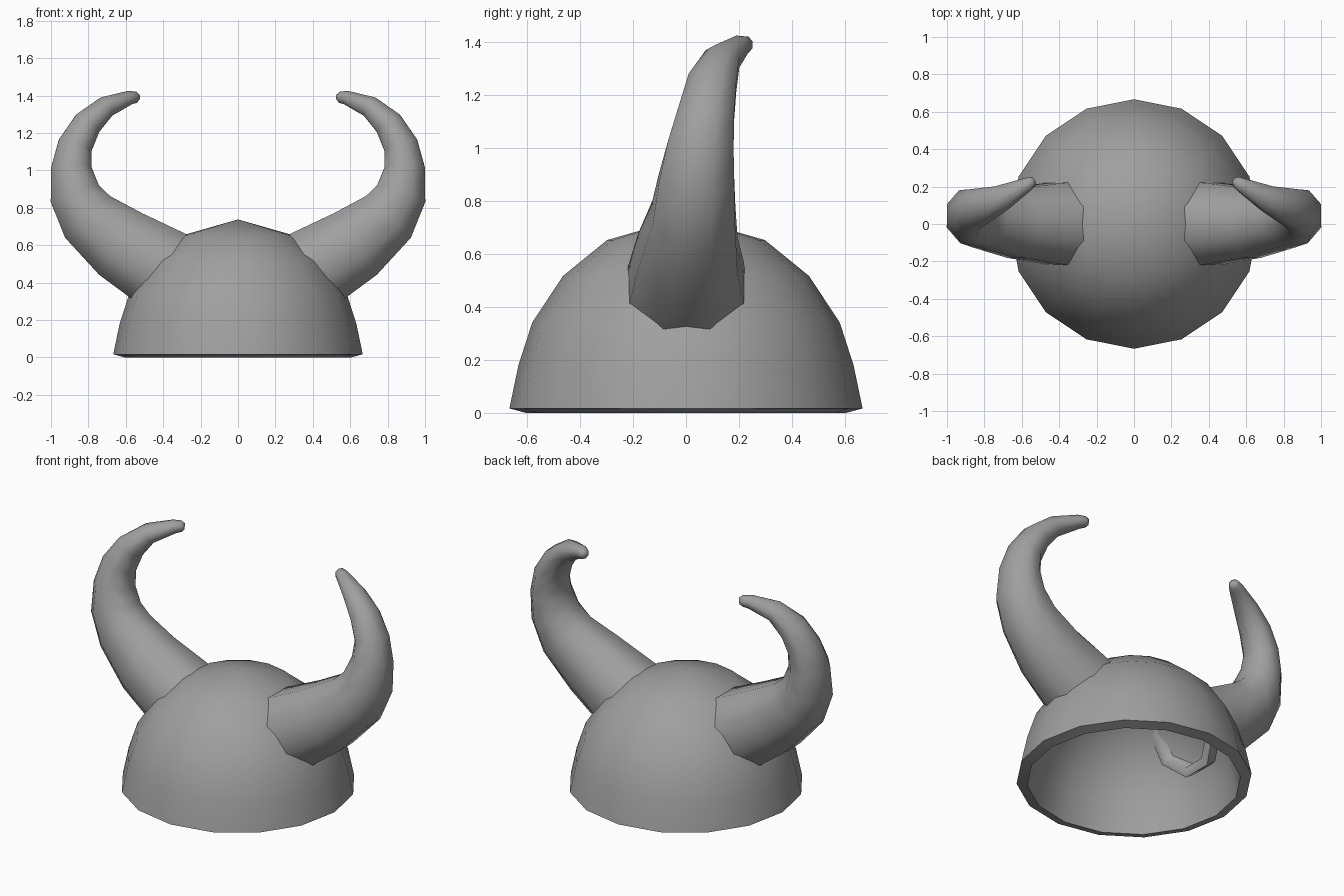
import bpy, bmesh, math
from mathutils import Vector

if "Cube" in bpy.data.objects:
    bpy.data.objects.remove(bpy.data.objects["Cube"])

# Mid-grey metal
grey = bpy.data.materials.new("grey")
grey.diffuse_color = (.35, .35, .35, 1)
grey.use_nodes = True
grey.node_tree.nodes["Principled BSDF"].inputs["Base Color"].default_value = grey.diffuse_color


def skin(name, rings, cap_end, sharp_angle):
    """Bridge a list of equal vertex rings into one smooth-shaded mesh."""
    bm = bmesh.new()
    loops = [[bm.verts.new(p) for p in ring] for ring in rings]
    n = len(loops[0])
    for a, b in zip(loops, loops[1:]):
        for i in range(n):
            j = (i + 1) % n
            bm.faces.new((a[i], a[j], b[j], b[i]))
    if cap_end:
        bm.faces.new(loops[-1])
    bmesh.ops.remove_doubles(bm, verts=bm.verts, dist=1e-5)
    bmesh.ops.recalc_face_normals(bm, faces=bm.faces)
    mesh = bpy.data.meshes.new(name)
    bm.to_mesh(mesh)
    bm.free()
    mesh.materials.append(grey)
    obj = bpy.data.objects.new(name, mesh)
    bpy.context.collection.objects.link(obj)
    bpy.ops.object.select_all(action='DESELECT')
    obj.select_set(True)
    bpy.context.view_layer.objects.active = obj
    bpy.ops.object.shade_smooth_by_angle(angle=math.radians(sharp_angle))
    return obj


# Helmet shell: 16-sided lathe, outer profile then inner profile
profile = [(0, .738), (.298, .653), (.465, .517), (.581, .341), (.633, .18), (.667, .017),
           (.605, 0), (.572, .165), (.525, .312), (.42, .468), (.272, .59), (0, .675)]
SIDES = 16
shell_rings = [[(r * math.cos(2 * math.pi * i / SIDES), r * math.sin(2 * math.pi * i / SIDES), z)
                for i in range(SIDES)] for r, z in profile]
skin("helmet_shell", shell_rings, False, 45)

# Horns: hollow 8-sided tapering tube, open at the hidden base
# path rows: x, y, z, half height, half width
path = [(.345, 0, .437, .232, .228), (.452, .003, .500, .220, .214),
        (.622, .007, .603, .201, .188), (.80, .03, .747, .164, .157),
        (.871, .04, .872, .136, .143), (.891, .056, 1.01, .108, .125),
        (.872, .077, 1.13, .092, .106), (.808, .10, 1.246, .077, .092),
        (.710, .138, 1.337, .057, .068), (.583, .205, 1.388, .037, .039),
        (.548, .226, 1.391, .030, .030), (.533, .236, 1.390, .016, .016)]
points = [Vector(p[:3]) for p in path]


def horn_tube(wall, count):
    """Octagonal rings along the horn path, shrunk by the wall thickness."""
    rings = []
    for k, c in enumerate(points[:count]):
        tangent = (points[min(k + 1, len(points) - 1)] - points[max(k - 1, 0)]).normalized()
        side = Vector((0, 1, 0))
        side = (side - tangent * side.dot(tangent)).normalized()
        up = tangent.cross(side)
        high, wide = (max(h - wall, .008) / math.cos(math.pi / 8) for h in path[k][3:])
        rings.append([c + side * wide * math.cos(a) + up * high * math.sin(a)
                      for a in (math.pi / 8 + i * math.pi / 4 for i in range(8))])
    return rings


inner = horn_tube(.05, 9)[::-1]
horns = skin("horns", [[sum(inner[0], Vector()) / 8] * 8] + inner + horn_tube(0, 12), True, 85)
mirror = horns.modifiers.new("mirror", 'MIRROR')
mirror.use_axis = (True, False, False)
mirror.use_mirror_merge = False
